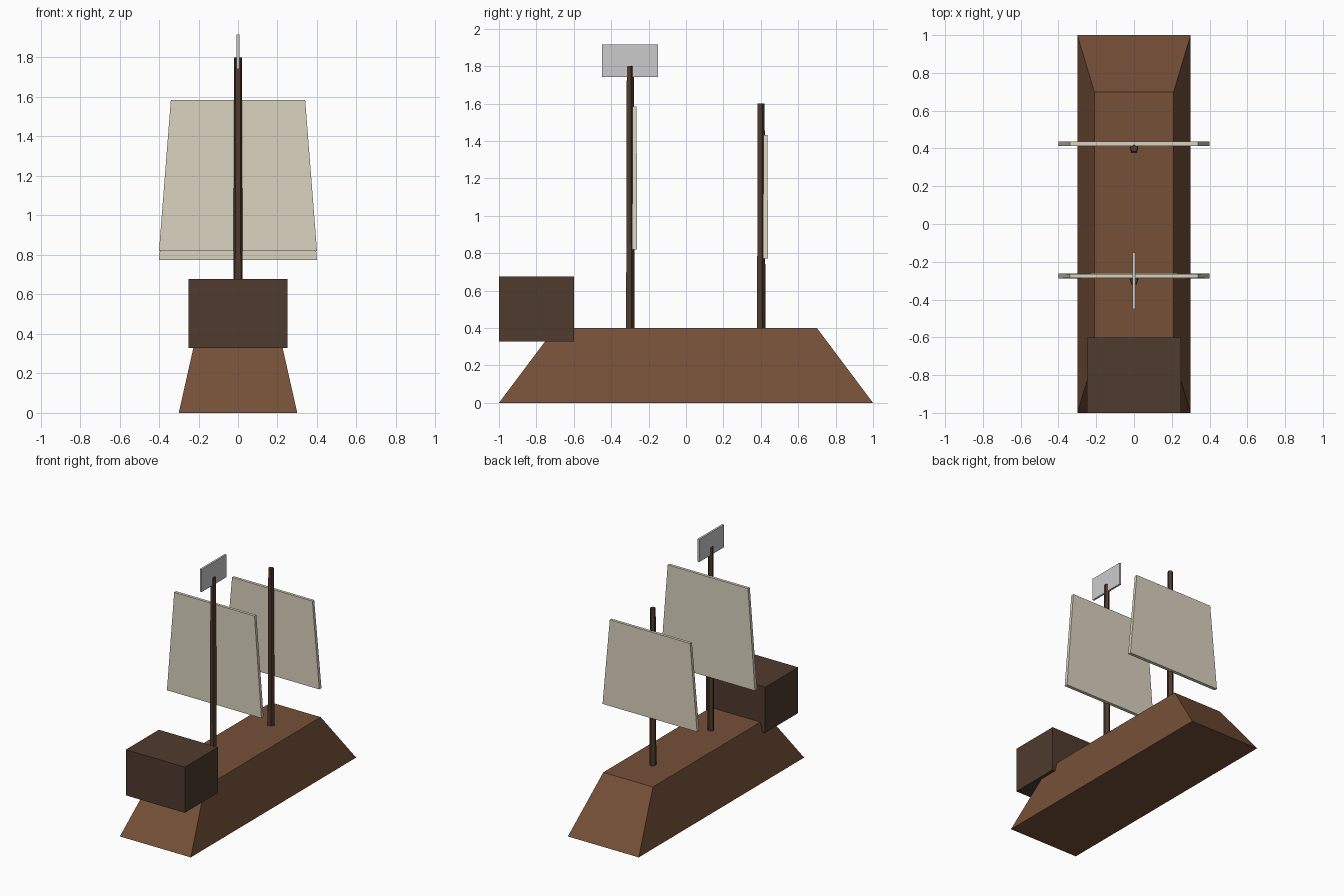
import bpy, bmesh, math

if "Cube" in bpy.data.objects:
    bpy.data.objects.remove(bpy.data.objects["Cube"])


def material(name, rgb):
    m = bpy.data.materials.new(name)
    m.diffuse_color = (*rgb, 1)
    m.use_nodes = True
    m.node_tree.nodes["Principled BSDF"].inputs["Base Color"].default_value = m.diffuse_color
    return m


HULL = material("hull_wood", (0.18, 0.08, 0.04))
DARK = material("dark_wood", (0.08, 0.043, 0.026))
CANVAS = material("canvas", (0.70, 0.65, 0.52))


def finish(name, bm, mat):
    bmesh.ops.recalc_face_normals(bm, faces=bm.faces)
    mesh = bpy.data.meshes.new(name)
    bm.to_mesh(mesh)
    bm.free()
    if mat:
        mesh.materials.append(mat)
    obj = bpy.data.objects.new(name, mesh)
    bpy.context.collection.objects.link(obj)
    return obj


def block(name, y, z0, z1, width, depth, mat=None, taper=1.0):
    """Box from z0 to z1 whose top is scaled by taper."""
    bm = bmesh.new()
    bmesh.ops.create_cube(bm, size=1)
    for v in bm.verts:
        top = v.co.z > 0
        s = taper if top else 1.0
        v.co = (v.co.x * width * s, y + v.co.y * depth * s, z1 if top else z0)
    return finish(name, bm, mat)


def mast(name, y, z0, z1):
    """Five-sided tapering pole with one corner facing +y."""
    bm = bmesh.new()
    rings = []
    for z, r in ((z0, 0.025), (z1, 0.0205)):
        angles = [math.pi / 2 + i * math.tau / 5 for i in range(5)]
        rings.append([bm.verts.new((r * math.cos(a), y + r * math.sin(a), z))
                      for a in angles])
    low, high = rings
    bm.faces.new(low[::-1])
    bm.faces.new(high)
    for i in range(5):
        j = (i + 1) % 5
        bm.faces.new((low[i], low[j], high[j], high[i]))
    return finish(name, bm, DARK)


# Hull and stern cabin
block("hull", 0, 0, 0.4, 0.6, 2.0, HULL, taper=0.7)
block("cabin", -0.8, 0.328, 0.677, 0.5, 0.4, DARK)

# Masts with their sails
for label, y, top, sail_low, sail_high in (("main", -0.3, 1.8, 0.82, 1.585),
                                           ("fore", 0.4, 1.6, 0.773, 1.432)):
    mast(label + "_mast", y, 0.4, top)
    block(label + "_sail", y + 0.025, sail_low, sail_high, 0.8, 0.026, CANVAS, taper=0.85)

# Flag on the main mast
block("flag", -0.3, 1.742, 1.915, 0.015, 0.3)
